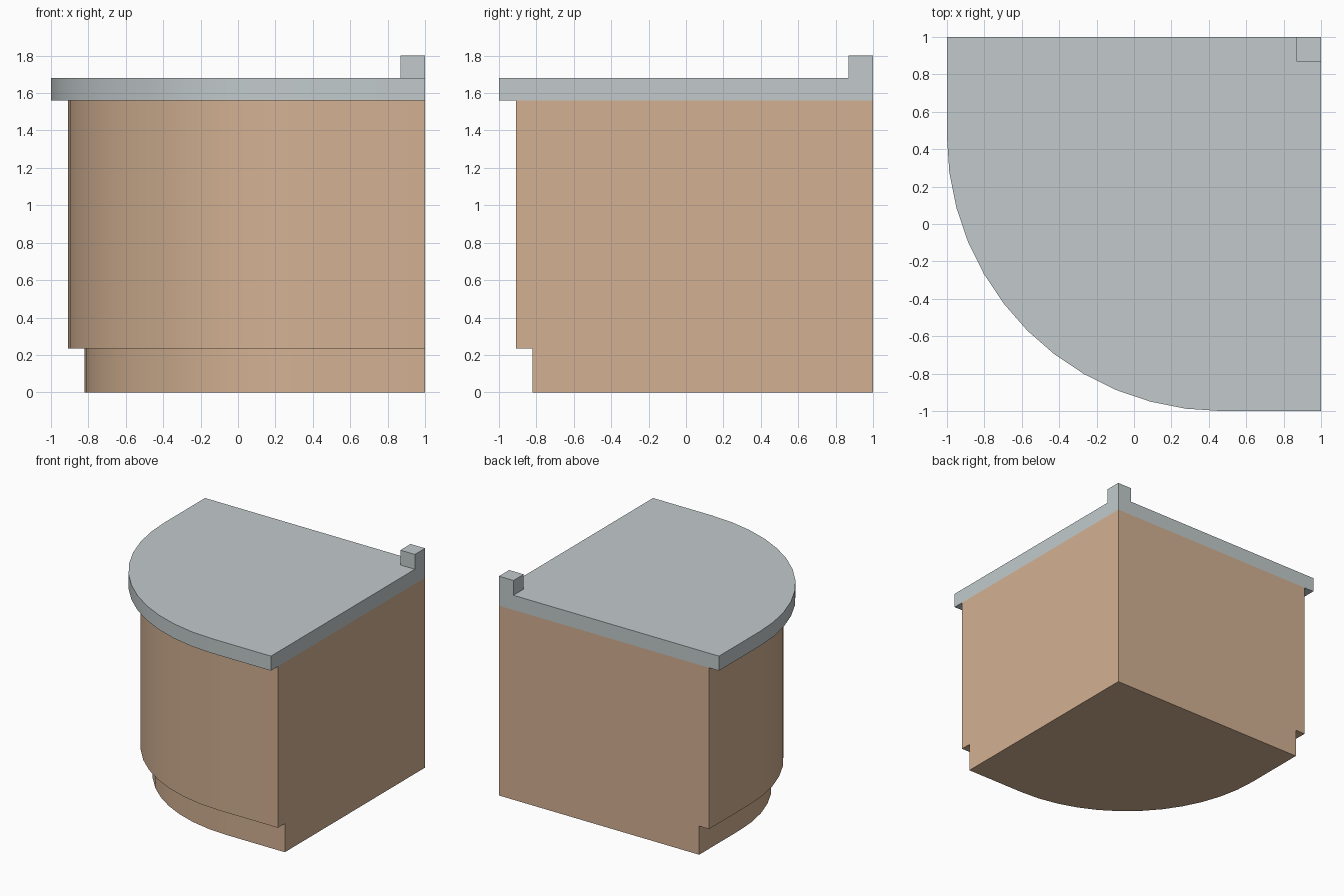
import bpy, bmesh, math

if "Cube" in bpy.data.objects:
    bpy.data.objects.remove(bpy.data.objects["Cube"])

CENTRE, RADIUS, STEPS = 0.468, 1.468, 12


def material(name, colour):
    mat = bpy.data.materials.new(name)
    mat.diffuse_color = (*colour, 1)
    mat.use_nodes = True
    mat.node_tree.nodes["Principled BSDF"].inputs["Base Color"].default_value = mat.diffuse_color
    return mat


def rounded_front(inset, z):
    """Left edge, quarter arc and front edge of the plan, moved in by inset."""
    r = RADIUS - inset
    pts = [(inset - 1, 1, z)]
    for i in range(STEPS + 1):
        a = math.pi / 2 * i / STEPS
        pts.append((CENTRE - r * math.cos(a), CENTRE - r * math.sin(a), z))
    return pts + [(1, inset - 1, z)]


def finish(name, bm, mat):
    bmesh.ops.recalc_face_normals(bm, faces=bm.faces[:])
    mesh = bpy.data.meshes.new(name)
    bm.to_mesh(mesh)
    bm.free()
    mesh.materials.append(mat)
    obj = bpy.data.objects.new(name, mesh)
    bpy.context.collection.objects.link(obj)
    bpy.ops.object.select_all(action='DESELECT')
    obj.select_set(True)
    bpy.context.view_layer.objects.active = obj
    bpy.ops.object.shade_smooth_by_angle(angle=math.radians(30))
    return obj


def corner_unit(name, levels, mat):
    """Closed quarter-round solid from (inset, height) levels, bottom to top."""
    bm = bmesh.new()
    rows = [[bm.verts.new(p) for p in rounded_front(i, z)] for i, z in levels]
    low = bm.verts.new((1, 1, levels[0][1]))
    high = bm.verts.new((1, 1, levels[-1][1]))
    for a, b in zip(rows, rows[1:]):
        for j in range(len(a) - 1):
            bm.faces.new((a[j], a[j + 1], b[j + 1], b[j]))
    bm.faces.new([low] + [row[0] for row in rows] + [high])    # back wall
    bm.faces.new([low] + [row[-1] for row in rows] + [high])   # right wall
    bm.faces.new(rows[0] + [low])
    bm.faces.new(rows[-1] + [high])
    return finish(name, bm, mat)


wood = material("wood", (0.65, 0.44, 0.29))
stone = material("stone", (0.54, 0.59, 0.60))

# Cabinet with recessed plinth
corner_unit("cabinet", [(0.18, 0), (0.18, 0.235), (0.09, 0.235), (0.09, 1.56)], wood)

# Overhanging worktop
corner_unit("worktop", [(0, 1.56), (0, 1.68)], stone)

# Small upstand block in the back corner
bm = bmesh.new()
bmesh.ops.create_cube(bm, size=1)
bmesh.ops.scale(bm, vec=(0.132, 0.132, 0.122), verts=bm.verts)
bmesh.ops.translate(bm, vec=(0.934, 0.934, 1.741), verts=bm.verts)
finish("corner_upstand", bm, stone)
